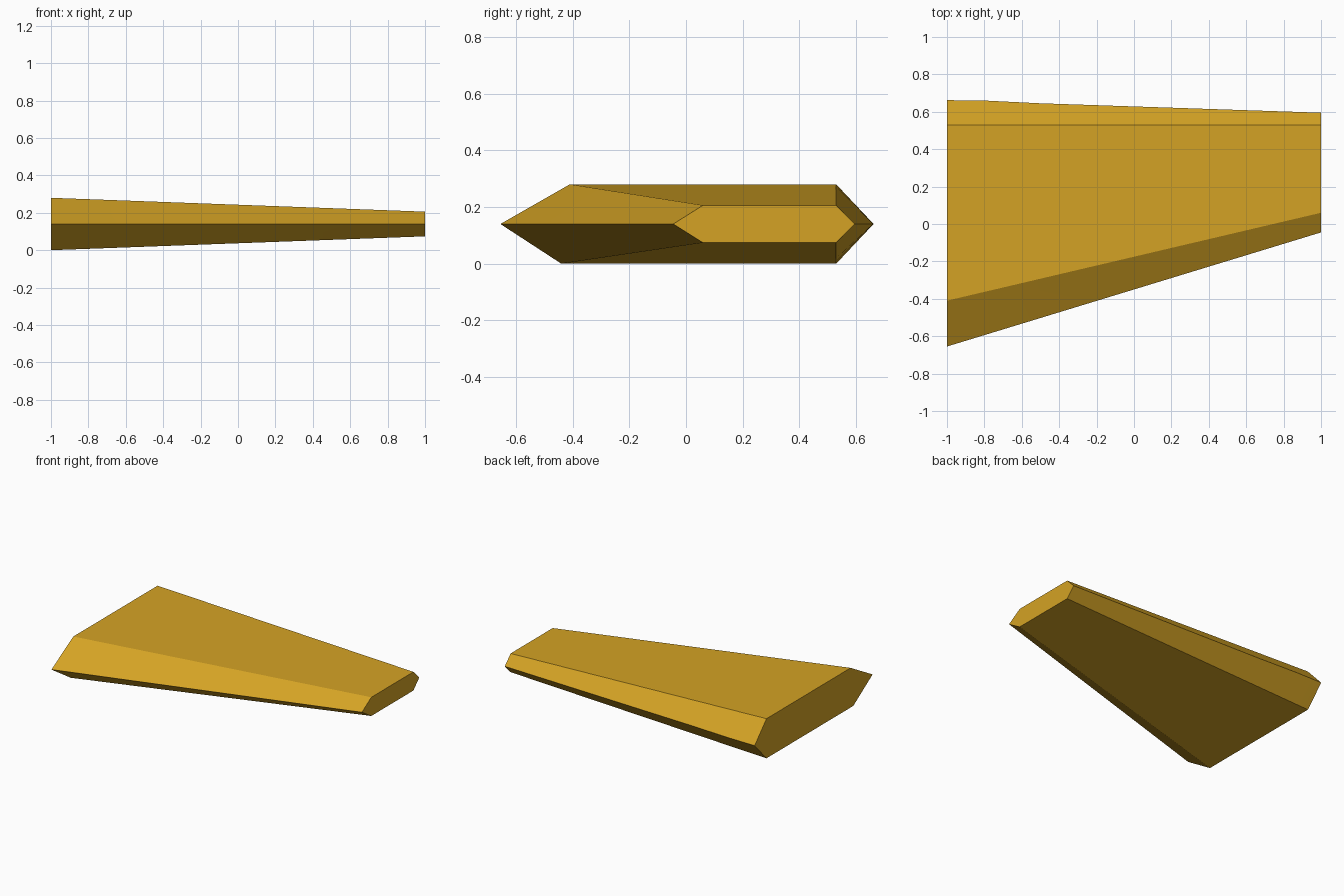
import bpy, bmesh, math

if "Cube" in bpy.data.objects:
    bpy.data.objects.remove(bpy.data.objects["Cube"])

gold = bpy.data.materials.new("gold")
gold.diffuse_color = (0.66, 0.365, 0.018, 1)
gold.use_nodes = True
gold.node_tree.nodes["Principled BSDF"].inputs["Base Color"].default_value = gold.diffuse_color

# Six-sided profiles (y, z) at the root and the tip
ROOT = [(-0.655, 0.14), (-0.41, 0.28), (0.53, 0.28), (0.662, 0.14), (0.53, 0.0), (-0.44, 0.0)]
TIP = [(-0.045, 0.14), (0.06, 0.206), (0.53, 0.206), (0.595, 0.14), (0.53, 0.074), (0.06, 0.074)]


def section(x):
    """Blend the root and tip profiles at x."""
    t = (x + 1) / 2
    return [(x, a[0] + (b[0] - a[0]) * t, a[1] + (b[1] - a[1]) * t)
            for a, b in zip(ROOT, TIP)]


# Tapered wing lofted through its sections
bm = bmesh.new()
rings = []
for x in (-1, -0.8, -0.5, 1):
    pts = section(x)
    if x == -0.8:  # rear edge runs straight back before it tapers
        pts[3] = (x, 0.66, 0.14)
    rings.append([bm.verts.new(p) for p in pts])
for r, s in zip(rings, rings[1:]):
    for i in range(6):
        j = (i + 1) % 6
        bm.faces.new((r[i], r[j], s[j], s[i]))

# Flat root and tip caps
bm.faces.new(rings[0])
bm.faces.new(rings[-1])
bmesh.ops.recalc_face_normals(bm, faces=bm.faces)

mesh = bpy.data.meshes.new("wing")
bm.to_mesh(mesh)
bm.free()
mesh.materials.append(gold)
wing = bpy.data.objects.new("wing", mesh)
bpy.context.collection.objects.link(wing)

# Soft shading on shallow creases only
bpy.context.view_layer.objects.active = wing
wing.select_set(True)
bpy.ops.object.shade_smooth_by_angle(angle=math.radians(28))
